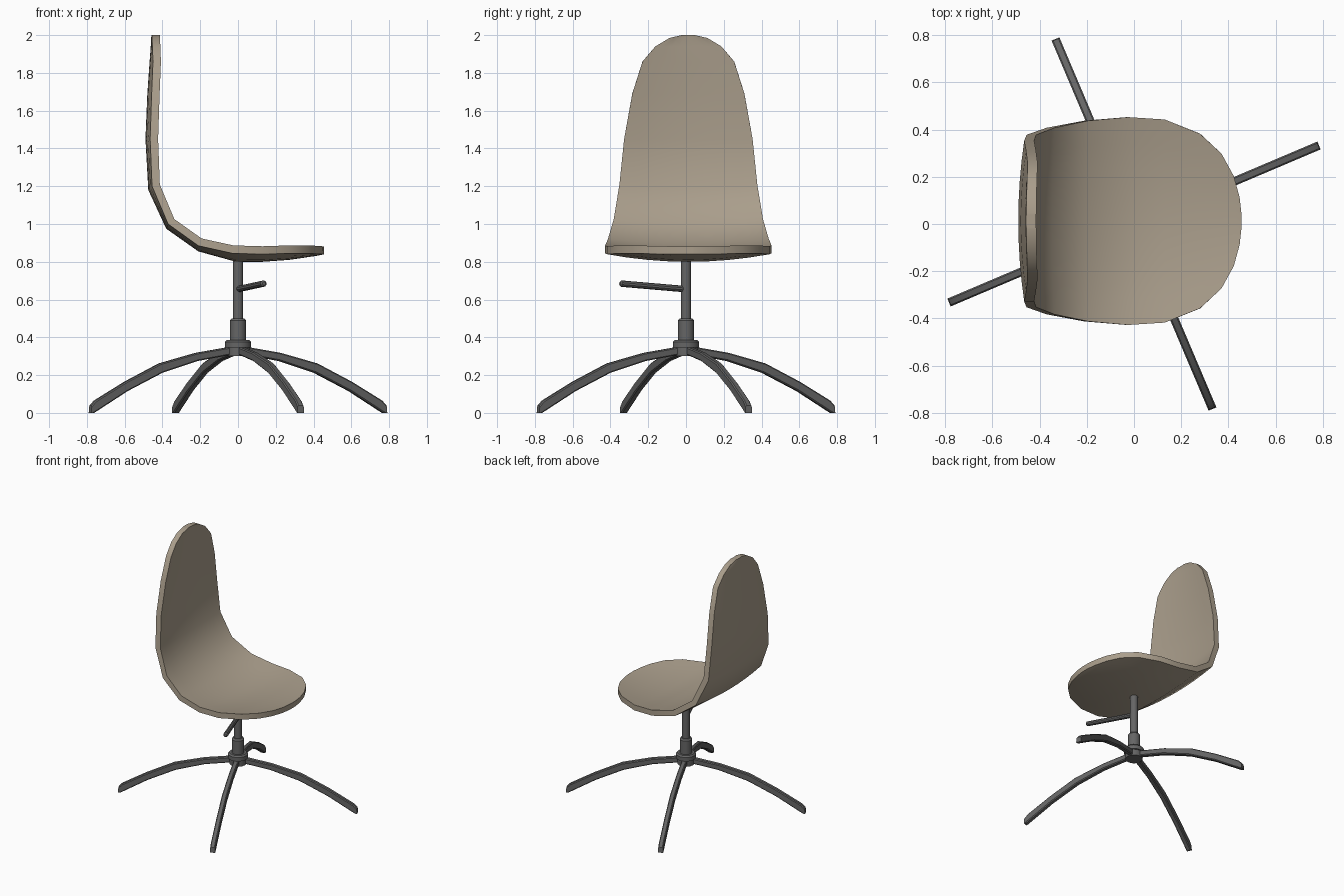
import bpy, bmesh, math
from mathutils import Vector, Matrix

if "Cube" in bpy.data.objects:
    bpy.data.objects.remove(bpy.data.objects["Cube"])


def material(name, rgb):
    m = bpy.data.materials.new(name)
    m.diffuse_color = (*rgb, 1)
    m.use_nodes = True
    m.node_tree.nodes["Principled BSDF"].inputs["Base Color"].default_value = m.diffuse_color
    return m


TAN = material("tan_shell", (0.40, 0.34, 0.26))
DARK = material("dark_metal", (0.13, 0.13, 0.13))


def finish(name, bm, mat, angle=35):
    bmesh.ops.recalc_face_normals(bm, faces=bm.faces)
    me = bpy.data.meshes.new(name)
    bm.to_mesh(me)
    bm.free()
    me.materials.append(mat)
    ob = bpy.data.objects.new(name, me)
    bpy.context.collection.objects.link(ob)
    bpy.ops.object.select_all(action='DESELECT')
    ob.select_set(True)
    bpy.context.view_layer.objects.active = ob
    bpy.ops.object.shade_smooth_by_angle(angle=math.radians(angle))
    return ob


# Seat shell: rows from top of back to front of seat
# (rim x, rim z, centre x, centre z, half width) of the outer surface
rows = [
    (-.455, 2.0, -.458, 2.0, .035), (-.455, 1.985, -.46, 1.985, .10),
    (-.453, 1.94, -.462, 1.94, .175), (-.45, 1.86, -.468, 1.86, .243),
    (-.457, 1.69, -.48, 1.69, .297), (-.465, 1.45, -.49, 1.45, .34),
    (-.455, 1.2, -.475, 1.18, .365), (-.37, 1.0, -.38, .975, .395),
    (-.21, .885, -.21, .855, .425), (-.03, .845, -.01, .80, .44),
    (.13, .84, .13, .80, .43), (.28, .845, .27, .81, .37),
    (.37, .845, .36, .823, .285), (.42, .842, .42, .832, .19),
    (.445, .84, .445, .837, .10), (.455, .84, .455, .84, .03)]
N, T = 8, 0.042
# inward normal of each row, in the side plane
norms = []
for i in range(len(rows)):
    a, b = rows[max(i - 1, 0)], rows[min(i + 1, len(rows) - 1)]
    t = Vector((b[0] - a[0], 0, b[1] - a[1])).normalized()
    norms.append(Vector((-t.z, 0, t.x)))
norms[0] = norms[1] = norms[2] = Vector((1, 0, 0))
bm = bmesh.new()
outer, inner = [], []
for (rx, rz, cx, cz, w), n in zip(rows, norms):
    ro, ri = [], []
    for j in range(N + 1):
        u = -1 + 2 * j / N
        k = u * u
        p = Vector((cx + (rx - cx) * k, 0.0125 + w * u, cz + (rz - cz) * k))
        ro.append(bm.verts.new(p))
        ri.append(bm.verts.new(p + n * T))
    outer.append(ro)
    inner.append(ri)
for i in range(len(rows) - 1):
    for g in (outer, inner):
        for j in range(N):
            bm.faces.new((g[i][j], g[i][j + 1], g[i + 1][j + 1], g[i + 1][j]))
    for j in (0, N):
        bm.faces.new((outer[i][j], outer[i + 1][j], inner[i + 1][j], inner[i][j]))
for i in (0, -1):
    for j in range(N):
        bm.faces.new((outer[i][j], outer[i][j + 1], inner[i][j + 1], inner[i][j]))
finish("seat_shell", bm, TAN, 45)

# Column: hub, collar, sleeve and post turned as one profile
prof = [(0, .30), (.06, .30), (.06, .345), (.07, .345), (.07, .375), (.06, .385),
        (.043, .385), (.043, .488), (.034, .50), (.027, .50), (.027, .82), (0, .82)]
bm = bmesh.new()
vs = [bm.verts.new((r, 0, z)) for r, z in prof]
es = [bm.edges.new(p) for p in zip(vs, vs[1:])]
bmesh.ops.spin(bm, geom=vs + es, cent=(0, 0, 0), axis=(0, 0, 1),
               angle=math.tau, steps=16)
bmesh.ops.remove_doubles(bm, verts=bm.verts, dist=1e-4)
finish("column", bm, DARK, 30)

# Height lever
a, b = Vector((0, 0, .655)), Vector((.138, -.35, .685))
bm = bmesh.new()
bmesh.ops.create_cone(bm, cap_ends=True, segments=10, radius1=.017, radius2=.017,
                      depth=(b - a).length)
caps = [e for e in bm.edges if all(v.co.z > 0 for v in e.verts)]
bmesh.ops.bevel(bm, geom=caps, offset=.007, segments=1, affect='EDGES')
rot = (b - a).to_track_quat('Z', 'Y').to_matrix().to_4x4()
bm.transform(Matrix.Translation((a + b) / 2) @ rot)
finish("height_lever", bm, DARK, 30)

# Four arched legs
side = [(.03, .352), (.24, .318), (.452, .262), (.65, .165), (.825, .065), (.848, .04),
        (.851, 0), (.832, 0), (.64, .115), (.44, .212), (.235, .275), (.03, .31)]
for i in range(4):
    bm = bmesh.new()
    f = bm.faces.new([bm.verts.new((r, -.018, z)) for r, z in side])
    ext = bmesh.ops.extrude_face_region(bm, geom=[f], use_keep_orig=True)
    for v in ext["geom"]:
        if isinstance(v, bmesh.types.BMVert):
            v.co.y = .018
    bmesh.ops.recalc_face_normals(bm, faces=bm.faces)
    rim = [e for e in bm.edges if abs(e.verts[0].co.y - e.verts[1].co.y) < 1e-5
           and max(v.co.z for v in e.verts) > .05]
    bmesh.ops.bevel(bm, geom=rim, offset=.006, segments=1, affect='EDGES')
    bm.transform(Matrix.Rotation(math.radians(23 + 90 * i), 4, 'Z'))
    finish(f"leg_{i + 1}", bm, DARK, 30)
